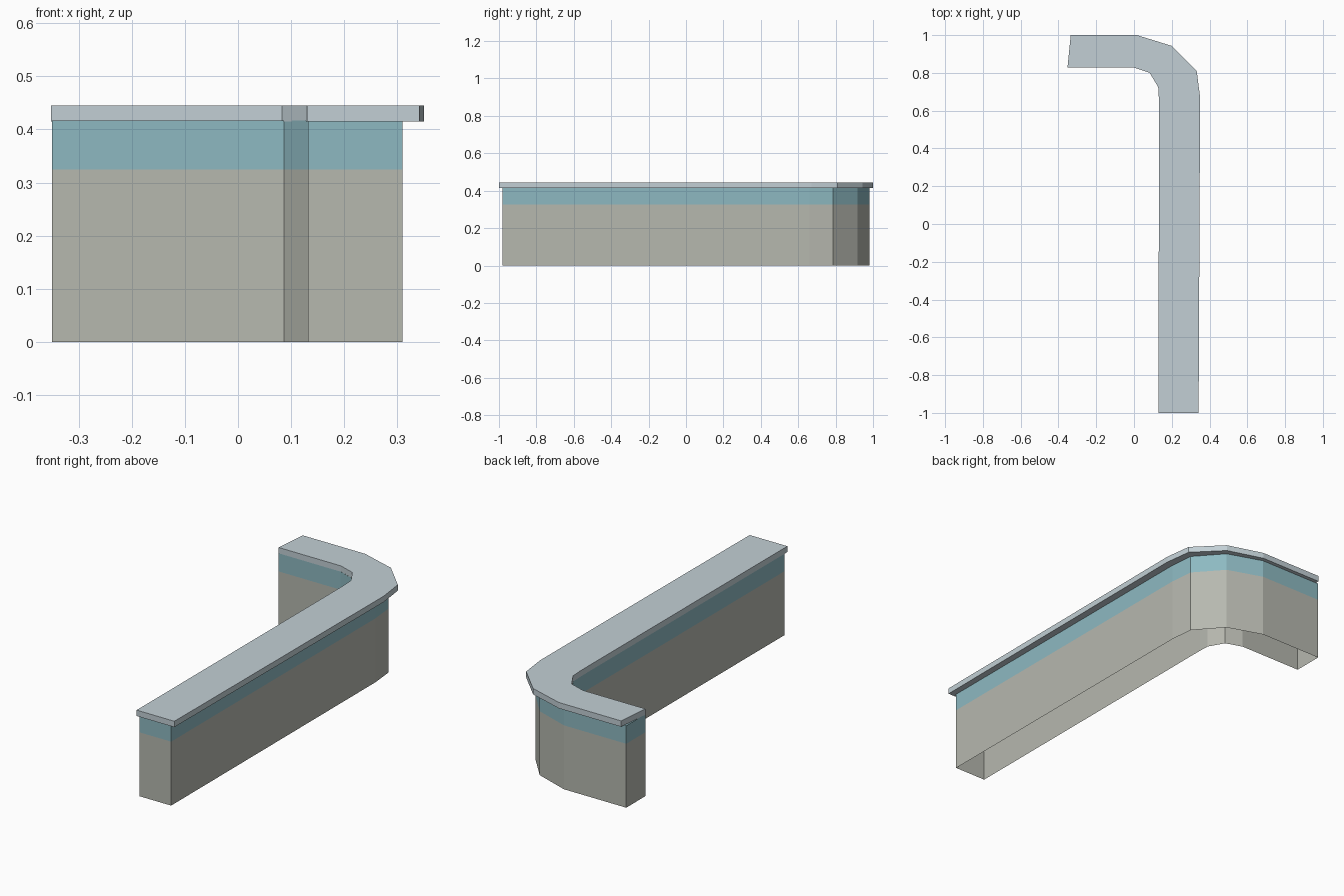
import bpy, bmesh

if "Cube" in bpy.data.objects:
    bpy.data.objects.remove(bpy.data.objects["Cube"])


def material(name, rgb):
    lin = [((c / 255 + 0.055) / 1.055) ** 2.4 for c in rgb]
    m = bpy.data.materials.new(name)
    m.diffuse_color = (*lin, 1)
    m.use_nodes = True
    m.node_tree.nodes["Principled BSDF"].inputs["Base Color"].default_value = m.diffuse_color
    return m


def loft(name, outline, levels, mats, capped):
    """Stack copies of an outline at the given heights; one material per band."""
    bm = bmesh.new()
    rings = [[bm.verts.new((x, y, z)) for x, y in outline] for z in levels]
    n = len(outline)
    for band, (lo, hi) in enumerate(zip(rings, rings[1:])):
        for i in range(n):
            j = (i + 1) % n
            f = bm.faces.new((lo[i], lo[j], hi[j], hi[i]))
            f.material_index = min(band, len(mats) - 1)
    if capped:
        bm.faces.new(rings[-1])
        bm.faces.new(rings[0][::-1])
    me = bpy.data.meshes.new(name)
    bm.to_mesh(me)
    bm.free()
    for m in mats:
        me.materials.append(m)
    ob = bpy.data.objects.new(name, me)
    bpy.context.collection.objects.link(ob)
    return ob


grey = material("warm grey panel", (182, 184, 175))
teal = material("teal band", (141, 185, 193))
slab = material("pale blue grey top", (194, 207, 213))

# Counter body: hollow panel walls, open underneath, with a teal upper band
body = [(0.132, -0.98), (0.31, -0.98), (0.31, 0.66), (0.298, 0.785),
        (0.18, 0.918), (0.0, 0.98), (-0.35, 0.98),
        (-0.35, 0.825), (0.0, 0.825), (0.087, 0.795), (0.132, 0.715), (0.134, 0.66)]
loft("counter_body", body, [0, 0.325, 0.417], [grey, teal], False)

# Worktop: overhanging slab following the same bend
top = [(0.13, -1.0), (0.342, -1.0), (0.35, 0.67), (0.332, 0.81),
       (0.2, 0.943), (0.015, 1.0), (-0.335, 1.0),
       (-0.352, 0.828), (0.0, 0.828), (0.083, 0.8), (0.128, 0.725), (0.132, 0.66)]
loft("worktop", top, [0.415, 0.445], [slab], True)
